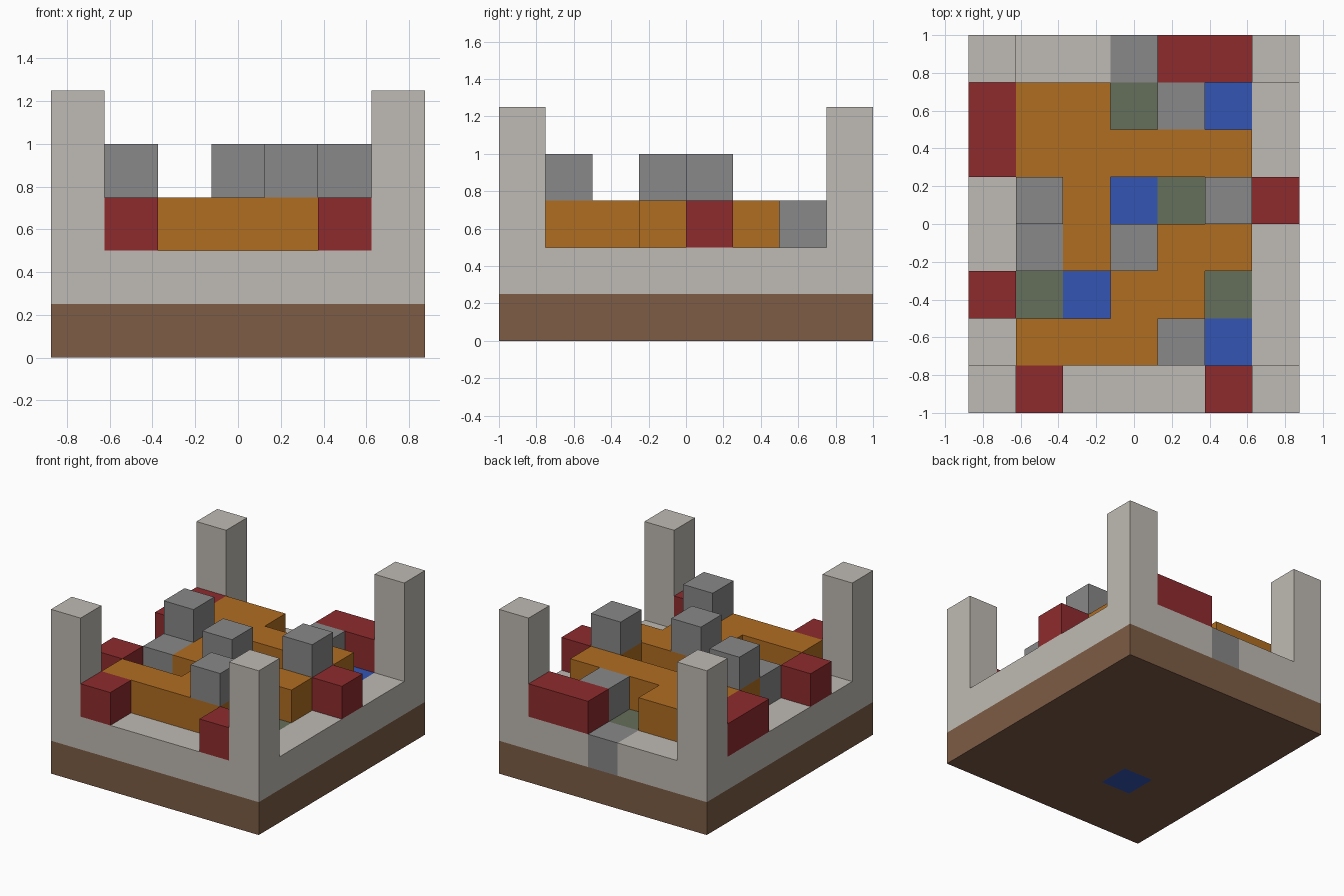
import bpy
import bmesh
from mathutils import Vector

cube = bpy.data.objects.get("Cube")
if cube:
    bpy.data.objects.remove(cube, do_unlink=True)

CELL = 0.25
COLS, ROWS = 7, 8


def srgb(*rgb):
    lin = [(c / 255 / 12.92) if c < 11 else ((c / 255 + 0.055) / 1.055) ** 2.4 for c in rgb]
    return (*lin, 1.0)


def material(name, colour):
    mat = bpy.data.materials.new(name)
    mat.use_nodes = True
    mat.diffuse_color = colour
    bsdf = next(n for n in mat.node_tree.nodes if n.type == 'BSDF_PRINCIPLED')
    bsdf.inputs["Base Color"].default_value = colour
    return mat


stone = material("pale stone", srgb(191, 186, 179))

# Part letter -> object name and material
PARTS = {
    "E": ("earth_base", material("brown earth", srgb(125, 92, 69))),
    "S": ("stone_floor", stone),
    "T": ("corner_towers", stone),
    "O": ("timber_walkway", material("orange timber", srgb(176, 109, 33))),
    "R": ("red_battlements", material("dark red", srgb(143, 43, 45))),
    "G": ("grey_blocks", material("grey rock", srgb(136, 136, 136))),
    "M": ("moss_patches", material("moss green", srgb(101, 111, 90))),
    "B": ("water_pools", material("water blue", srgb(51, 86, 180))),
}

# Floor plans from the ground up; first row is the back, columns run along x
ground = ["EEEEEEE"] * 5 + ["EEBEEEE"] + ["EEEEEEE"] * 2
floor = ["SSSGSSS",
         "SSSMSBS",
         "SSSSSSS",
         "SSSBMSS",
         "SSSSSSS",
         "SMBSSMS",
         "SSSSSBS",
         "SSSSSSS"]
walls = ["T...RRT",
         "ROO.G..",
         "ROOOOO.",
         ".OO..OR",
         ".GOOOO.",
         "R..OO..",
         ".OOOO..",
         "TR...RT"]
upper = ["T.....T",
         ".......",
         ".......",
         ".G...G.",
         "...G...",
         ".......",
         "....G..",
         "T.....T"]
top = ["T.....T"] + ["......."] * 6 + ["T.....T"]

# Gather the cells of every part
cells = {key: set() for key in PARTS}
for z, plan in enumerate([ground, floor, walls, upper, top]):
    for row, line in enumerate(plan):
        for x, key in enumerate(line):
            if key in cells:
                cells[key].add((x, ROWS - 1 - row, z))


def add_side(bm, cell, axis, sign):
    """Add one square side of a cell, facing outwards."""
    centre = Vector(cell) + Vector((0.5, 0.5, 0.5))
    n, u, v = Vector(), Vector(), Vector()
    n[axis] = 0.5 * sign
    u[(axis + 1) % 3] = 0.5
    v[(axis + 2) % 3] = 0.5 * sign
    corners = [centre + n + a * u + b * v for a, b in ((-1, -1), (1, -1), (1, 1), (-1, 1))]
    shift = Vector((COLS / 2, ROWS / 2, 0))
    bm.faces.new([bm.verts.new((c - shift) * CELL) for c in corners])


def build_part(name, mat, part):
    """Join touching cells into one blocky mesh without inner walls."""
    bm = bmesh.new()
    for cell in sorted(part):
        for axis in range(3):
            for sign in (-1, 1):
                near = list(cell)
                near[axis] += sign
                if tuple(near) not in part:
                    add_side(bm, cell, axis, sign)
    bmesh.ops.remove_doubles(bm, verts=bm.verts[:], dist=0.001)
    mesh = bpy.data.meshes.new(name)
    bm.to_mesh(mesh)
    bm.free()
    mesh.materials.append(mat)
    bpy.context.collection.objects.link(bpy.data.objects.new(name, mesh))


for key, (name, mat) in PARTS.items():
    build_part(name, mat, cells[key])
